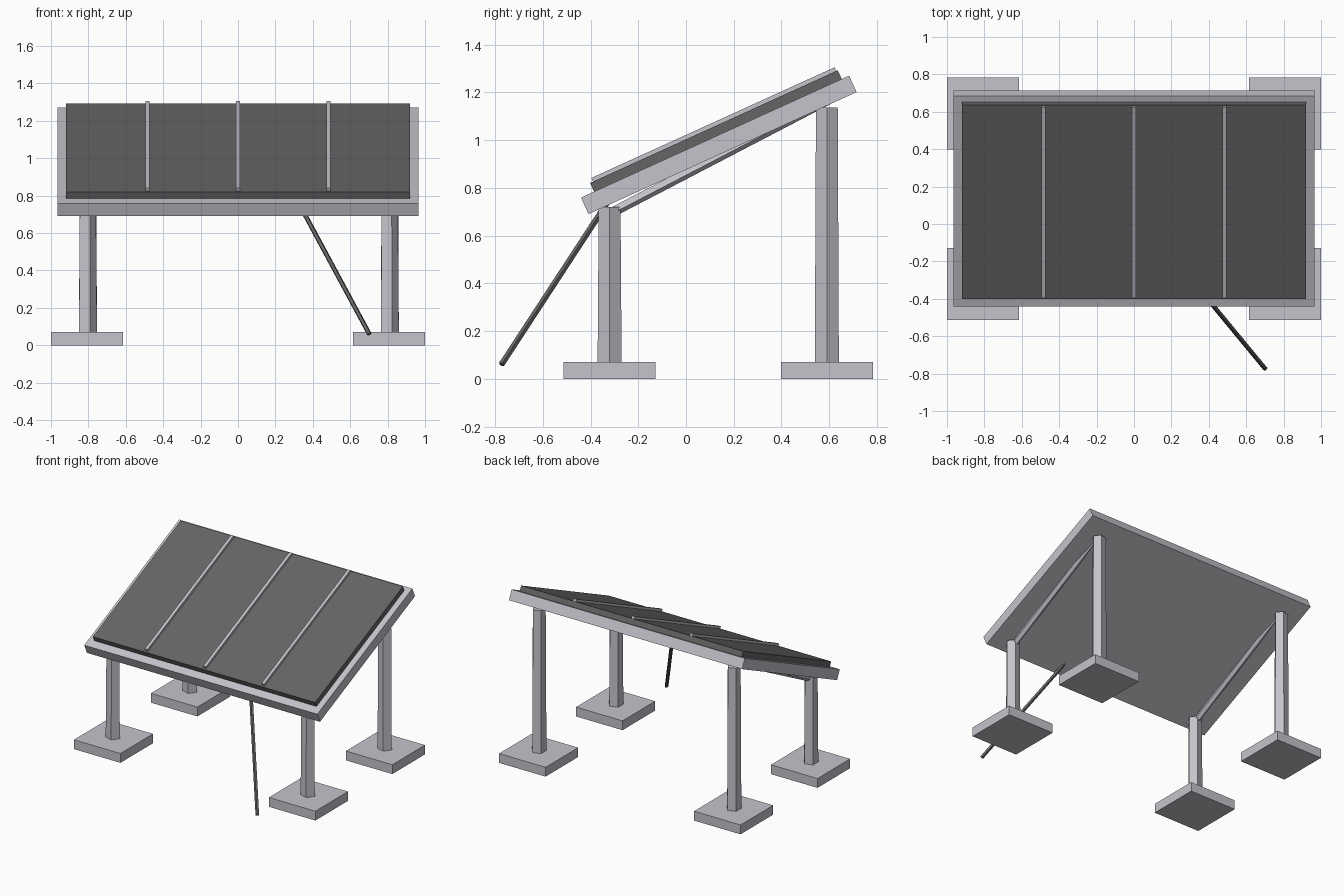
import bpy, bmesh, math
from mathutils import Vector, Matrix

cube = bpy.data.objects.get("Cube")
if cube:
    bpy.data.objects.remove(cube, do_unlink=True)


def material(name, color):
    m = bpy.data.materials.new(name)
    m.use_nodes = True
    m.diffuse_color = color
    node = next(n for n in m.node_tree.nodes if n.type == 'BSDF_PRINCIPLED')
    node.inputs["Base Color"].default_value = color
    return m


LIGHT = material("light_metal", (0.55, 0.55, 0.60, 1))
DARK = material("dark_panel", (0.13, 0.13, 0.133, 1))


def finish(name, bm, mat):
    bmesh.ops.recalc_face_normals(bm, faces=bm.faces)
    mesh = bpy.data.meshes.new(name)
    bm.to_mesh(mesh)
    bm.free()
    mesh.materials.append(mat)
    obj = bpy.data.objects.new(name, mesh)
    bpy.context.collection.objects.link(obj)
    return obj


def box(name, size, matrix, mat):
    bm = bmesh.new()
    bmesh.ops.create_cube(bm, size=1, matrix=matrix @ Matrix.Diagonal((*size, 1)))
    return finish(name, bm, mat)


def bar(name, start, end, r1, r2, toward, mat, sides=5):
    """Faceted bar between two points, with one edge turned toward a direction."""
    start, end = Vector(start), Vector(end)
    axis = (end - start).normalized()
    u = Vector(toward)
    u = (u - axis * u.dot(axis)).normalized()
    v = axis.cross(u)
    bm = bmesh.new()
    rings = []
    for p, r in ((start, r1), (end, r2)):
        angles = [2 * math.pi * i / sides for i in range(sides)]
        rings.append([bm.verts.new(p + r * (u * math.cos(a) + v * math.sin(a))) for a in angles])
    low, high = rings
    for i in range(sides):
        j = (i + 1) % sides
        bm.faces.new((low[i], low[j], high[j], high[i]))
    bm.faces.new(low)
    bm.faces.new(high)
    return finish(name, bm, mat)


# Tilted table: slab, dark panel and divider strips share one tilted frame
tilt = Matrix.Translation((0, 0.1375, 0.98)) @ Matrix.Rotation(math.radians(24.46), 4, 'X')
box("support_frame", (1.93, 1.234, 0.076), tilt, LIGHT)
box("panel", (1.84, 1.14, 0.04), tilt @ Matrix.Translation((0, 0.013, 0.058)), DARK)
for i, x in enumerate((-0.483, 0, 0.483)):
    box(f"divider_strip_{i + 1}", (0.022, 1.12, 0.018),
        tilt @ Matrix.Translation((x, 0.0165, 0.086)), LIGHT)

# Footings, legs and sloping rafters on each side
for side, s in (("left", 1), ("right", -1)):
    x = 0.807 * s
    for end, y, top in (("front", -0.32, 0.72), ("back", 0.59, 1.137)):
        box(f"{end}_{side}_footing", (0.385, 0.385, 0.07),
            Matrix.Translation((x, y, 0.035)), LIGHT)
        bar(f"{end}_{side}_leg", (x, y, 0.06), (x, y, top), 0.053, 0.048, (1, 0, 0), LIGHT)
    bar(f"{side}_rafter", (x, -0.32, 0.694), (x, 0.59, 1.168), 0.0225, 0.0225, (0, 0, -1), LIGHT)

# Slanted prop reaching the ground in front
bar("front_prop", (0.702, -0.773, 0.06), (0.338, -0.332, 0.735), 0.013, 0.013, (1, 0, 0), DARK)
